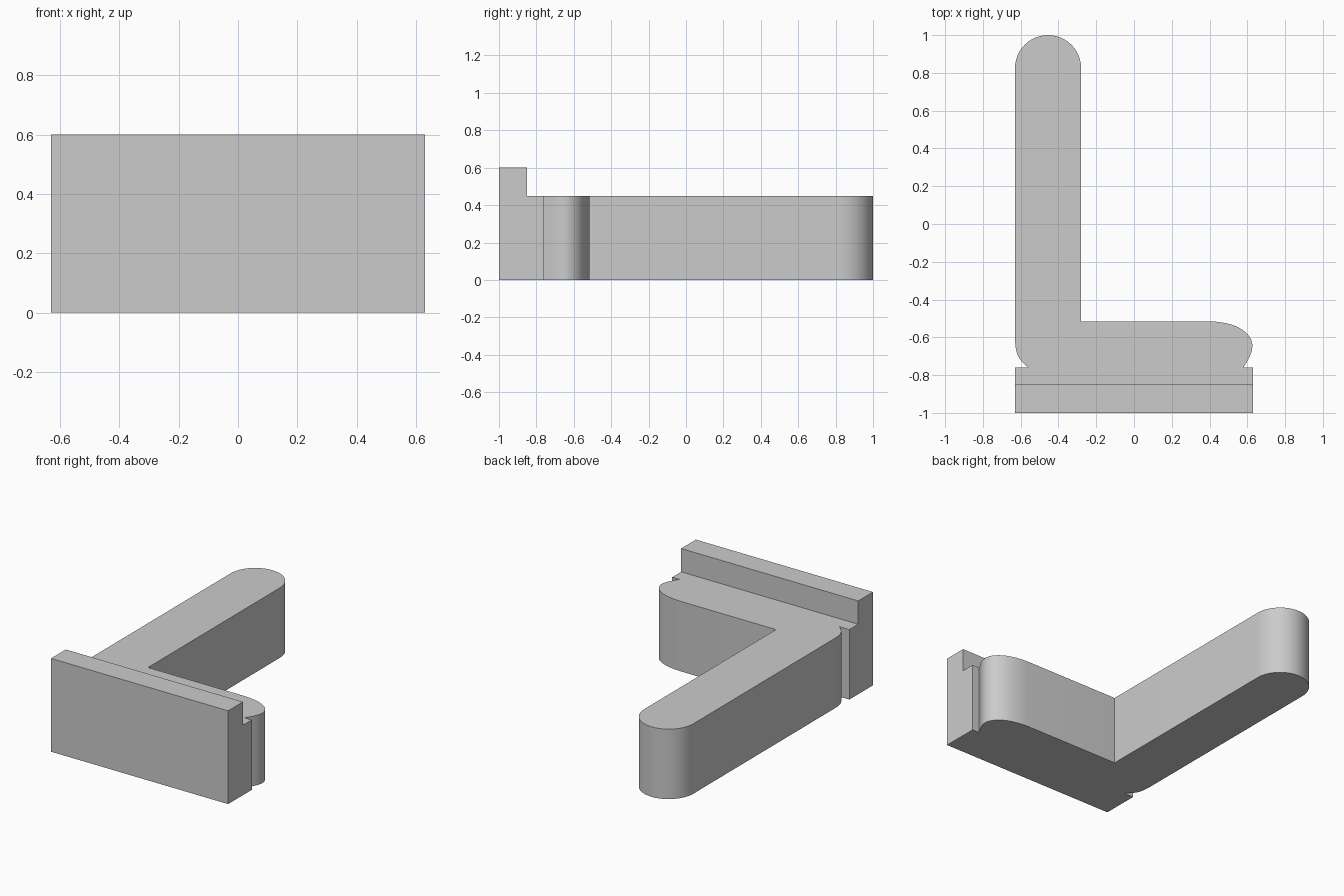
import bpy, bmesh, math
from mathutils import Vector
from mathutils.geometry import interpolate_bezier

if "Cube" in bpy.data.objects:
    bpy.data.objects.remove(bpy.data.objects["Cube"])

BODY_H, LIP_H = 0.45, 0.60


def bez(a, b, c, d, n=12):
    """Sampled curve through a and d with handles b and c."""
    return [tuple(p)[:2] for p in
            interpolate_bezier(*[Vector((*q, 0)) for q in (a, b, c, d)], n)]


# Outline seen from above: plate, rounded foot, inner corner, rounded arm
outline = [(-0.63, -1), (0.63, -1), (0.63, -0.76), (0.58, -0.76)]
outline += bez((0.585, -0.75), (0.61, -0.71), (0.627, -0.68), (0.627, -0.645), 6)
outline += bez((0.627, -0.645), (0.627, -0.60), (0.58, -0.52), (0.40, -0.515))[1:]
outline += [(-0.28, -0.515)]
outline += [(-0.455 + 0.175 * math.cos(i * math.pi / 24),
             0.825 + 0.175 * math.sin(i * math.pi / 24)) for i in range(25)]
outline += bez((-0.63, -0.60), (-0.63, -0.70), (-0.605, -0.72), (-0.56, -0.76))
outline += [(-0.63, -0.76)]

# Raise the outline into a solid
bm = bmesh.new()
base = bm.faces.new([bm.verts.new((x, y, 0)) for x, y in outline])
res = bmesh.ops.extrude_face_region(bm, geom=[base], use_keep_orig=True)
bmesh.ops.translate(bm, vec=(0, 0, BODY_H),
                    verts=[g for g in res["geom"] if isinstance(g, bmesh.types.BMVert)])
bmesh.ops.recalc_face_normals(bm, faces=bm.faces)

# Cut the top along the plate and raise the front strip as a lip
top = next(f for f in bm.faces if f.normal.z > 0.9)
bmesh.ops.bisect_plane(bm, geom=[top, *top.edges, *top.verts],
                       plane_co=(0, -0.85, 0), plane_no=(0, 1, 0))
strip = next(f for f in bm.faces
             if f.normal.z > 0.9 and f.calc_center_median().y < -0.9)
res = bmesh.ops.extrude_face_region(bm, geom=[strip])
bmesh.ops.translate(bm, vec=(0, 0, LIP_H - BODY_H),
                    verts=[g for g in res["geom"] if isinstance(g, bmesh.types.BMVert)])
bmesh.ops.dissolve_limit(bm, angle_limit=math.radians(0.5),
                         verts=bm.verts, edges=bm.edges)
bmesh.ops.recalc_face_normals(bm, faces=bm.faces)

mesh = bpy.data.meshes.new("angled_bracket")
bm.to_mesh(mesh)
bm.free()
bracket = bpy.data.objects.new("angled_bracket", mesh)
bpy.context.collection.objects.link(bracket)

# Plain grey
grey = bpy.data.materials.new("light_grey")
grey.diffuse_color = (0.6, 0.6, 0.6, 1)
grey.use_nodes = True
grey.node_tree.nodes["Principled BSDF"].inputs["Base Color"].default_value = grey.diffuse_color
mesh.materials.append(grey)

# Smooth the rounded ends, keep the edges crisp
bpy.context.view_layer.objects.active = bracket
bracket.select_set(True)
bpy.ops.object.shade_smooth_by_angle(angle=math.radians(30))
